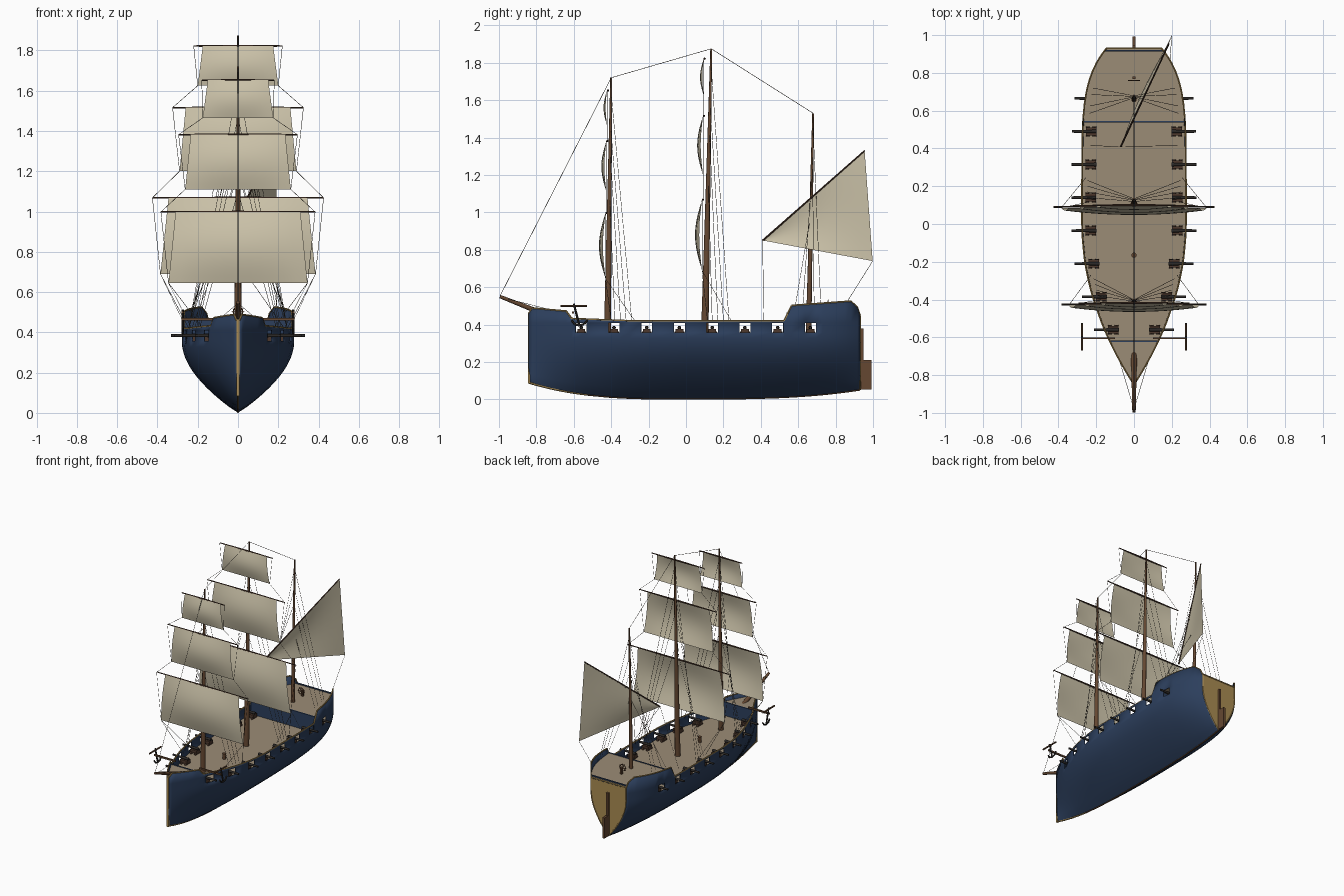
import bpy, bmesh, math
from mathutils import Vector, Matrix

if "Cube" in bpy.data.objects:
    bpy.data.objects.remove(bpy.data.objects["Cube"], do_unlink=True)


def material(name, rgb):
    m = bpy.data.materials.new(name)
    m.use_nodes = True
    m.diffuse_color = (*rgb, 1)
    m.node_tree.nodes["Principled BSDF"].inputs["Base Color"].default_value = (*rgb, 1)
    return m


BLUE = material("hull blue", (0.025, 0.049, 0.108))
GOLD = material("trim gold", (0.40, 0.26, 0.085))
DECK = material("deck planks", (0.33, 0.262, 0.182))
SAIL = material("sail cloth", (0.62, 0.56, 0.41))
WOOD = material("mast brown", (0.13, 0.064, 0.031))
DARK = material("dark wood", (0.075, 0.04, 0.026))
ROPE = material("rope", (0.08, 0.07, 0.055))
IRON = material("iron", (0.025, 0.022, 0.02))


def finish(name, bm, mat, smooth=None):
    mesh = bpy.data.meshes.new(name)
    bm.to_mesh(mesh)
    bm.free()
    mesh.materials.append(mat)
    ob = bpy.data.objects.new(name, mesh)
    bpy.context.collection.objects.link(ob)
    if smooth:
        bpy.ops.object.select_all(action='DESELECT')
        ob.select_set(True)
        bpy.context.view_layer.objects.active = ob
        bpy.ops.object.shade_smooth_by_angle(angle=math.radians(smooth))
    return ob


def rod(bm, a, b, r1, r2=None, n=8):
    a, b = Vector(a), Vector(b)
    rot = (b - a).to_track_quat('Z', 'Y').to_matrix().to_4x4()
    bmesh.ops.create_cone(bm, cap_ends=True, segments=n, radius1=r1,
                          radius2=r1 if r2 is None else r2, depth=(b - a).length,
                          matrix=Matrix.Translation((a + b) / 2) @ rot)


def line(bm, a, b):
    rod(bm, a, b, 0.0012, n=4)


def box(bm, c, s):
    bmesh.ops.create_cube(bm, size=1, matrix=Matrix.Translation(c) @ Matrix.Diagonal((*s, 1)))


def chain(bm, pts, r, n=6):
    for a, b in zip(pts, pts[1:]):
        rod(bm, a, b, r, n=n)


def grid(bm, rows, keep=lambda c: True):
    vs = [[bm.verts.new(p) for p in row] for row in rows]
    for r0, r1 in zip(vs, vs[1:]):
        for j in range(len(r0) - 1):
            quad = (r0[j], r0[j + 1], r1[j + 1], r1[j])
            if keep(sum((v.co for v in quad), Vector()) / 4):
                bm.faces.new(quad)


# Hull shape rules: plan half-width, keel line, sheer line
BOW, STERN, LOW, HIGH = -0.84, 0.93, 0.357, 0.41
PORTS = [-0.56, -0.385, -0.21, -0.035, 0.14, 0.315, 0.49, 0.665]
SHEER = [(BOW, 0.46), (-0.82, 0.488), (-0.64, 0.472), (-0.61, 0.432), (-0.3, 0.42), (0.525, 0.42),
         (0.565, 0.502), (0.88, 0.525), (0.915, 0.495), (STERN, 0.45)]


def half(y):
    return 0.275 * (1 - (-y / 0.85) ** 2 if y < 0 else 1 - 0.47 * (y / STERN) ** 6)


def keel(y):
    return 0.005 + (0.085 * (y / BOW) ** 3 if y < 0 else 0.048 * (y / STERN) ** 3)


def sheer(y):
    for (a, za), (b, zb) in zip(SHEER, SHEER[1:]):
        if y <= b:
            return za + (zb - za) * (y - a) / (b - a)
    return SHEER[-1][1]


def section(y):
    side = []
    for i in range(13):
        t = i / 12
        side.append((half(y) * math.sin(t * math.pi / 2) ** 0.9, y, keel(y) + (LOW - keel(y)) * t))
    side += [(half(y), y, HIGH), (half(y), y, sheer(y))]
    return [(-x, yy, z) for x, yy, z in reversed(side[1:])] + side


# Hull shell with open gun ports
stations = {p + d for p in PORTS for d in (-0.03, 0.03)} | {y for y, z in SHEER}
stations |= {-0.79, -0.74, -0.69, 0.73, 0.77, 0.81, 0.85}
stations = sorted(stations)
bm = bmesh.new()
grid(bm, [section(y) for y in stations],
     lambda c: not (LOW < c.z < HIGH and any(abs(c.y - p) < 0.02 for p in PORTS)))
hull = finish("hull", bm, BLUE, 40)
mod = hull.modifiers.new("planking", 'SOLIDIFY')
mod.thickness, mod.offset = 0.008, 0

# Transom and flat decks
bm = bmesh.new()
bm.faces.new([bm.verts.new((x, STERN + 0.002, z)) for x, y, z in section(STERN)])
finish("transom", bm, GOLD)


def deck(name, y0, y1, z):
    ys = [y0 + (y1 - y0) * i / 24 for i in range(25)]
    bm = bmesh.new()
    grid(bm, [[(s * (half(y) - 0.003), y, z) for s in (-1, 1)] for y in ys])
    finish(name, bm, DECK)


deck("main_deck", -0.835, 0.925, 0.342)
deck("poop_deck", 0.545, 0.927, 0.46)
deck("forecastle_deck", -0.83, -0.625, 0.442)
bm = bmesh.new()
for y, top in ((0.542, 0.464), (-0.622, 0.446), (0.918, 0.468)):
    box(bm, (0, y, (0.342 + top) / 2), (2 * half(y) - 0.006, 0.008, top - 0.342))
finish("bulkheads", bm, BLUE)

# Gold rails, stem, forefoot and stern edging; keel and rudder
bm = bmesh.new()
for s in (-1, 1):
    chain(bm, [(s * half(y), y, sheer(y)) for y in stations], 0.005)
chain(bm, [(x, STERN, z) for x, y, z in section(STERN)], 0.005)
rod(bm, (-half(STERN), STERN, 0.455), (half(STERN), STERN, 0.455), 0.005)
box(bm, (0, BOW, 0.275), (0.014, 0.012, 0.38))
chain(bm, [(0, y, keel(y)) for y in stations if y < -0.5], 0.006)
finish("gold_trim", bm, GOLD)
bm = bmesh.new()
chain(bm, [(0, y, keel(y)) for y in stations if y > -0.54], 0.006)
finish("keel", bm, WOOD)
bm = bmesh.new()
box(bm, (0, 0.963, 0.132), (0.018, 0.058, 0.156))
box(bm, (0, 0.94, 0.22), (0.016, 0.016, 0.32))
finish("rudder", bm, WOOD)

# Guns on carriages, one per port and side
guns, carriages = bmesh.new(), bmesh.new()
for y in PORTS:
    for s in (-1, 1):
        w = half(y)
        rod(guns, (s * (w - 0.075), y, 0.384), (s * (w + 0.057), y, 0.384), 0.01, 0.007, 10)
        box(carriages, (s * (w - 0.045), y, 0.365), (0.055, 0.042, 0.022))
        for d in (-0.018, 0.018):
            rod(carriages, (s * (w - 0.045 + d), y - 0.026, 0.352),
                (s * (w - 0.045 + d), y + 0.026, 0.352), 0.01)
finish("gun_barrels", guns, IRON, 40)
finish("gun_carriages", carriages, DARK)

# Masts and bowsprit
MASTS = {"fore": ((0, -0.42, 0.34), (0, -0.40, 1.72), 0.019),
         "main": ((0, 0.10, 0.34), (0, 0.135, 1.875), 0.02),
         "mizzen": ((0, 0.655, 0.34), (0, 0.68, 1.53), 0.015)}
for name, (a, b, r) in MASTS.items():
    bm = bmesh.new()
    rod(bm, a, b, r, 0.005, 12)
    finish(name + "_mast", bm, WOOD, 40)
bm = bmesh.new()
rod(bm, (0, -0.65, 0.415), (0, -0.995, 0.55), 0.017, 0.009, 12)
finish("bowsprit", bm, WOOD, 40)

# Square sails: yard height, yard half, head half, foot half, foot height
ropes, yards = bmesh.new(), bmesh.new()
SQUARES = {"fore": (-0.43, [(0.998, 0.383, 0.31, 0.345, 0.645), (1.382, 0.295, 0.235, 0.262, 1.11),
                            (1.652, 0.18, 0.15, 0.175, 1.465)]),
           "main": (0.085, [(1.068, 0.425, 0.345, 0.385, 0.69), (1.516, 0.325, 0.26, 0.29, 1.2),
                            (1.822, 0.22, 0.175, 0.2, 1.625)])}
for mast, (y0, sails) in SQUARES.items():
    below = None
    for level, (zy, yard, head, foot, zf) in zip(("course", "topsail", "topgallant"), sails):
        y = y0 + 0.012 * (zy - 1)
        belly = 0.1 * (zy - zf)
        rows = []
        for i in range(11):
            v = i / 10
            wide, arch = head + (foot - head) * v, belly * math.sin(math.pi * v)
            rows.append([(u / 6 * wide, y - arch * (1 - 0.6 * (u / 6) ** 2),
                          zy + (zf - zy) * v) for u in range(-6, 7)])
        bm = bmesh.new()
        grid(bm, rows)
        finish(f"{mast}_{level}", bm, SAIL, 60)
        for s in (-1, 1):
            rod(yards, (0, y + 0.005, zy), (s * yard, y + 0.005, zy), 0.006, 0.0035)
            clew = (s * foot, y, zf)
            ys = y0 + 0.16
            home = (s * below[0], y, below[1]) if below else (s * (half(ys) - 0.02), ys, 0.415)
            line(ropes, clew, home)
            line(ropes, (s * yard, y, zy), clew)
            if not below:
                line(ropes, clew, (s * (half(y0) - 0.03), y0 + 0.03, 0.42))
        below = (yard, zy)

# Lateen sail, slightly bellied, on its slanting yard
tack, peak, clew = Vector((-0.07, 0.41, 0.85)), Vector((0.185, 0.955, 1.33)), Vector((0.2, 0.998, 0.74))
rod(yards, tack, peak, 0.005, 0.004)
finish("yards", yards, DARK, 40)
rows = []
for i in range(11):
    t = 0.002 + 0.998 * i / 10
    upper, lower = tack.lerp(peak, t), tack.lerp(clew, t)
    rows.append([upper.lerp(lower, j / 8) - Vector((0.02 * math.sin(math.pi * t) * math.sin(math.pi * j / 8), 0, 0))
                 for j in range(9)])
bm = bmesh.new()
grid(bm, rows)
finish("lateen_sail", bm, SAIL, 60)

# Stays, shrouds and running lines
tops = [b for a, b, r in MASTS.values()]
chain(ropes, [(0, -0.995, 0.552)] + tops, 0.0014, 4)
line(ropes, clew, (0.19, 0.86, 0.52))
SPREAD = {"fore": (0.04, 0.07, 0.10, 0.13), "main": (0.04, 0.07, 0.10, 0.13),
          "mizzen": (-0.07, -0.03, 0.03, 0.065)}
for s in (-1, 1):
    for name, (a, b, r) in MASTS.items():
        for t, d in zip((0.55, 0.72, 0.82, 0.95), SPREAD[name]):
            y = a[1] + d
            line(ropes, Vector(a).lerp(b, t), (s * (half(y) - 0.03), y, sheer(y)))
    line(ropes, tack, (s * 0.23, 0.415, 0.42))
    line(ropes, (0, -0.98, 0.545), (s * half(-0.72), -0.72, 0.478))
finish("rigging", ropes, ROPE)

# Catheads and anchors
beams, anchors = bmesh.new(), bmesh.new()
for s in (-1, 1):
    x, y = s * 0.275, -0.6
    box(beams, (s * 0.19, y - 0.005, 0.465), (0.18, 0.01, 0.012))
    rod(beams, (x, y - 0.07, 0.5), (x, y + 0.07, 0.5), 0.006)
    rod(anchors, (x, y, 0.512), (x, y + 0.03, 0.395), 0.006)
    arc = [(x, y + 0.03 + 0.045 * math.sin(a), 0.44 - 0.045 * math.cos(a))
           for a in (-1.2, -0.6, 0, 0.6, 1.2)]
    chain(anchors, arc, 0.006)
finish("catheads", beams, WOOD)
finish("anchors", anchors, IRON)

# Steering wheel, capstan
bm = bmesh.new()
hub = Vector((0, 0.76, 0.502))
rim = [hub + Vector((math.cos(i * math.pi / 6), 0, math.sin(i * math.pi / 6))) * 0.024 for i in range(13)]
chain(bm, rim, 0.003)
for i in range(4):
    spoke = (rim[i * 3 // 2] - hub) * 1.3
    rod(bm, hub - spoke, hub + spoke, 0.002)
box(bm, (0, 0.775, 0.48), (0.014, 0.014, 0.05))
finish("steering_wheel", bm, WOOD)
bm = bmesh.new()
rod(bm, (0, -0.165, 0.342), (0, -0.165, 0.385), 0.011, 0.014, 12)
finish("capstan", bm, WOOD, 40)
